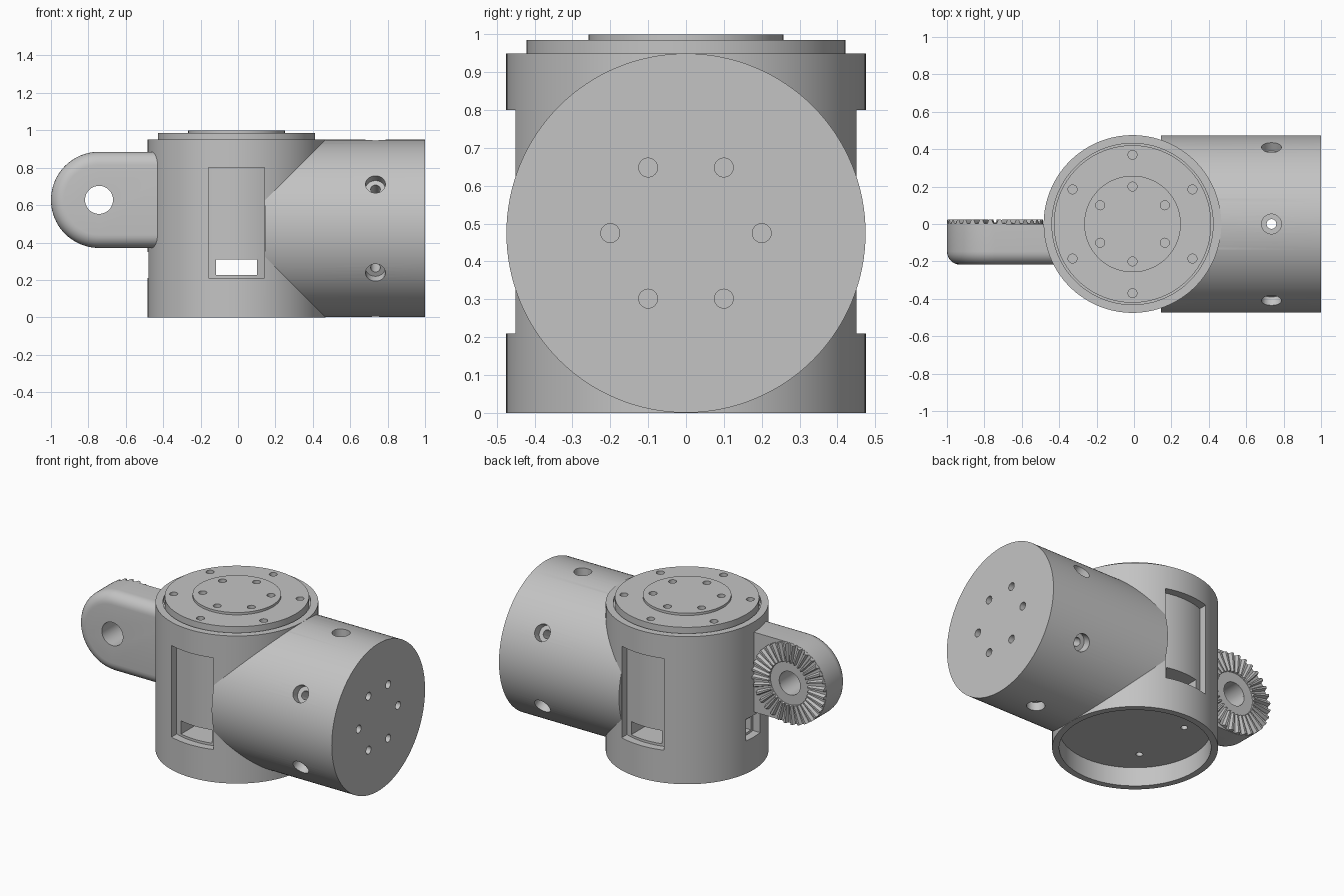
import bpy, bmesh
from math import sin, cos, pi, radians, asin
from mathutils import Vector, Matrix

cube = bpy.data.objects.get("Cube")
if cube:
    bpy.data.objects.remove(cube)

CX = -0.008           # axis of the upright housing
R = 0.475             # housing radius
MID = 0.475           # height of the sideways barrel axis
ARM_X, ARM_Z, ARM_R = -0.743, 0.628, 0.257

grey = bpy.data.materials.new("plain grey")
grey.use_nodes = True
colour = (0.55, 0.55, 0.55, 1)
grey.diffuse_color = colour
grey.node_tree.nodes["Principled BSDF"].inputs["Base Color"].default_value = colour


def add_cylinder(bm, start, end, radius, segments=32):
    a, b = Vector(start), Vector(end)
    turn = (b - a).to_track_quat('Z', 'Y').to_matrix().to_4x4()
    bmesh.ops.create_cone(bm, cap_ends=True, segments=segments, radius1=radius, radius2=radius,
                          depth=(b - a).length, matrix=Matrix.Translation((a + b) / 2) @ turn)


def add_box(bm, low, high):
    low, high = Vector(low), Vector(high)
    bmesh.ops.create_cube(bm, size=1, matrix=Matrix.Translation((low + high) / 2)
                          @ Matrix.Diagonal(high - low).to_4x4())


def add_loft(bm, rings, caps=True, wrap=False):
    rows = [[bm.verts.new(p) for p in ring] for ring in rings]
    pairs = list(zip(rows, rows[1:])) + ([(rows[-1], rows[0])] if wrap else [])
    for lower, upper in pairs:
        for i in range(len(lower)):
            j = (i + 1) % len(lower)
            bm.faces.new((lower[i], lower[j], upper[j], upper[i]))
    if caps:
        bm.faces.new(rows[0][::-1])
        bm.faces.new(rows[-1])


def add_tube(bm, inner, outer, low, high, segments=96):
    rings = [[(CX + r * cos(2 * pi * i / segments), r * sin(2 * pi * i / segments), z)
              for i in range(segments)]
             for r, z in ((inner, low), (outer, low), (outer, high), (inner, high))]
    add_loft(bm, rings, caps=False, wrap=True)


def add_pocket(bm, angle, half, low, high, floor=0.425):
    # curved-floor recess facing the given direction
    spread = asin(half / floor)
    outline = [(floor * cos(spread * t / 6), floor * sin(spread * t / 6)) for t in range(-6, 7)]
    outline += [(0.6, half), (0.6, -half)]
    ring = [(CX + x * cos(angle) - y * sin(angle), x * sin(angle) + y * cos(angle))
            for x, y in outline]
    add_loft(bm, [[(x, y, z) for x, y in ring] for z in (low, high)])


def finish(name, bm, cutters=()):
    bmesh.ops.recalc_face_normals(bm, faces=bm.faces)
    mesh = bpy.data.meshes.new(name)
    bm.to_mesh(mesh)
    bm.free()
    obj = bpy.data.objects.new(name, mesh)
    bpy.context.scene.collection.objects.link(obj)
    mesh.materials.append(grey)
    if name.endswith("cutter"):
        obj.hide_render = True
        return obj
    for cutter in cutters:
        mod = obj.modifiers.new("cut", 'BOOLEAN')
        mod.operation, mod.solver, mod.object = 'DIFFERENCE', 'EXACT', cutter
    if cutters:
        graph = bpy.context.evaluated_depsgraph_get()
        obj_mesh = bpy.data.meshes.new_from_object(obj.evaluated_get(graph))
        obj.modifiers.clear()
        obj.data = obj_mesh
    bpy.ops.object.select_all(action='DESELECT')
    obj.select_set(True)
    bpy.context.view_layer.objects.active = obj
    bpy.ops.object.shade_smooth_by_angle(angle=radians(30))
    return obj


# Cutters for the housing: underside cavity, groove, recesses
bm = bmesh.new()
add_cylinder(bm, (CX, 0, -0.1), (CX, 0, 0.12), 0.435, 96)
add_tube(bm, 0.41, 0.431, 0.93, 0.97)
for angle in (pi / 2, -pi / 2):
    add_pocket(bm, angle, 0.15, 0.21, 0.80)
add_pocket(bm, pi, 0.07, 0.21, 0.35)
recess_cutter = finish("recess_cutter", bm)

# Cable slots and screw holes in the cavity ceiling
bm = bmesh.new()
add_box(bm, (CX - 0.11, -0.6, 0.225), (CX + 0.11, 0.6, 0.31))
add_box(bm, (-0.6, -0.045, 0.225), (-0.2, 0.045, 0.31))
for sx in (-1, 1):
    for sy in (-1, 1):
        add_cylinder(bm, (CX + 0.2 * sx, 0.2 * sy, 0.08), (CX + 0.2 * sx, 0.2 * sy, 0.19), 0.02, 24)
slot_cutter = finish("slot_cutter", bm)

# Screw circles on the top plates
bm = bmesh.new()
for i in range(6):
    a = radians(30 + 60 * i)
    for r in (0.2, 0.37):
        x, y = CX + r * cos(a), r * sin(a)
        add_cylinder(bm, (x, y, 0.955), (x, y, 1.1), 0.024, 24)
top_hole_cutter = finish("top_hole_cutter", bm)

# Holes in the barrel: end face circle, radial holes, and their counterbores
bm = bmesh.new()
bores = bmesh.new()
HOLE_X = 0.735
for i in range(6):
    a = radians(60 * i)
    y, z = 0.2 * cos(a), MID + 0.2 * sin(a)
    add_cylinder(bm, (0.95, y, z), (1.1, y, z), 0.025, 24)
    a += radians(30)
    out = Vector((0, cos(a), sin(a)))
    centre = Vector((HOLE_X, 0, MID))
    add_cylinder(bores, centre + out * 0.42, centre + out * 0.6, 0.053)
    if abs(out.y) > 0.1:
        add_cylinder(bm, centre + out * 0.1, centre + out * 0.6, 0.026, 24)
add_cylinder(bm, (HOLE_X, 0, -0.1), (HOLE_X, 0, 1.1), 0.026, 24)
barrel_hole_cutter = finish("barrel_hole_cutter", bm)
counterbore_cutter = finish("counterbore_cutter", bores)

# Upright housing
bm = bmesh.new()
add_cylinder(bm, (CX, 0, 0), (CX, 0, 0.95), R, 128)
finish("housing", bm, [recess_cutter, slot_cutter])

# Sideways barrel
bm = bmesh.new()
add_cylinder(bm, (0.145, 0, MID), (1, 0, MID), R - 0.0005, 128)
finish("barrel", bm, [recess_cutter, barrel_hole_cutter, counterbore_cutter])

# Rotating plates on top
for name, radius, low, high in (("turntable_plate", 0.421, 0.9, 0.985),
                                ("centre_cap", 0.258, 0.97, 1.0)):
    bm = bmesh.new()
    add_cylinder(bm, (CX, 0, low), (CX, 0, high), radius, 96)
    finish(name, bm, [top_hole_cutter])


# Hinge arm with a rounded front edge
def arm_ring(radius, y, steps=40):
    arc = [radians(90 + 180 * i / steps) for i in range(steps + 1)]
    pts = [(ARM_X + radius * cos(a), y, ARM_Z + radius * sin(a)) for a in arc]
    return pts + [(-0.3, y, ARM_Z - radius), (-0.3, y, ARM_Z + radius)]


fillet = 0.07
rings = []
for t in range(8):
    a = pi / 2 * t / 7
    rings.append(arm_ring(ARM_R - fillet * (1 - sin(a)), -0.217 + fillet * (1 - cos(a))))
rings.append(arm_ring(ARM_R, 0))
bm = bmesh.new()
add_cylinder(bm, (ARM_X, -0.5, ARM_Z), (ARM_X, 0.5, ARM_Z), 0.075, 48)
pin_cutter = finish("pin_cutter", bm)
bm = bmesh.new()
add_loft(bm, rings)
finish("hinge_arm", bm, [pin_cutter])

# Toothed locking face on the back of the arm
TEETH = 32
spokes = []
for i in range(TEETH):
    for part, tip in ((-0.18, 0), (0.18, 0), (0.36, 1), (0.64, 1)):
        spokes.append((pi / 2 + 2 * pi * (i + part) / TEETH, tip))


def gear_ring(radius, root, tip):
    return [(ARM_X + radius * cos(a), tip if up else root, ARM_Z + radius * sin(a))
            for a, up in spokes]


bm = bmesh.new()
add_loft(bm, [gear_ring(0.075, -0.01, -0.01), gear_ring(0.075, 0.006, 0.006),
              gear_ring(0.137, 0.006, 0.006), gear_ring(0.139, 0.008, 0.025),
              gear_ring(0.256, 0.003, 0.025), gear_ring(0.256, -0.01, -0.01)],
         caps=False, wrap=True)
finish("toothed_face", bm)

# Remove the cutters once they have been used
for cutter in (recess_cutter, slot_cutter, top_hole_cutter, barrel_hole_cutter,
               counterbore_cutter, pin_cutter):
    bpy.data.objects.remove(cutter)
